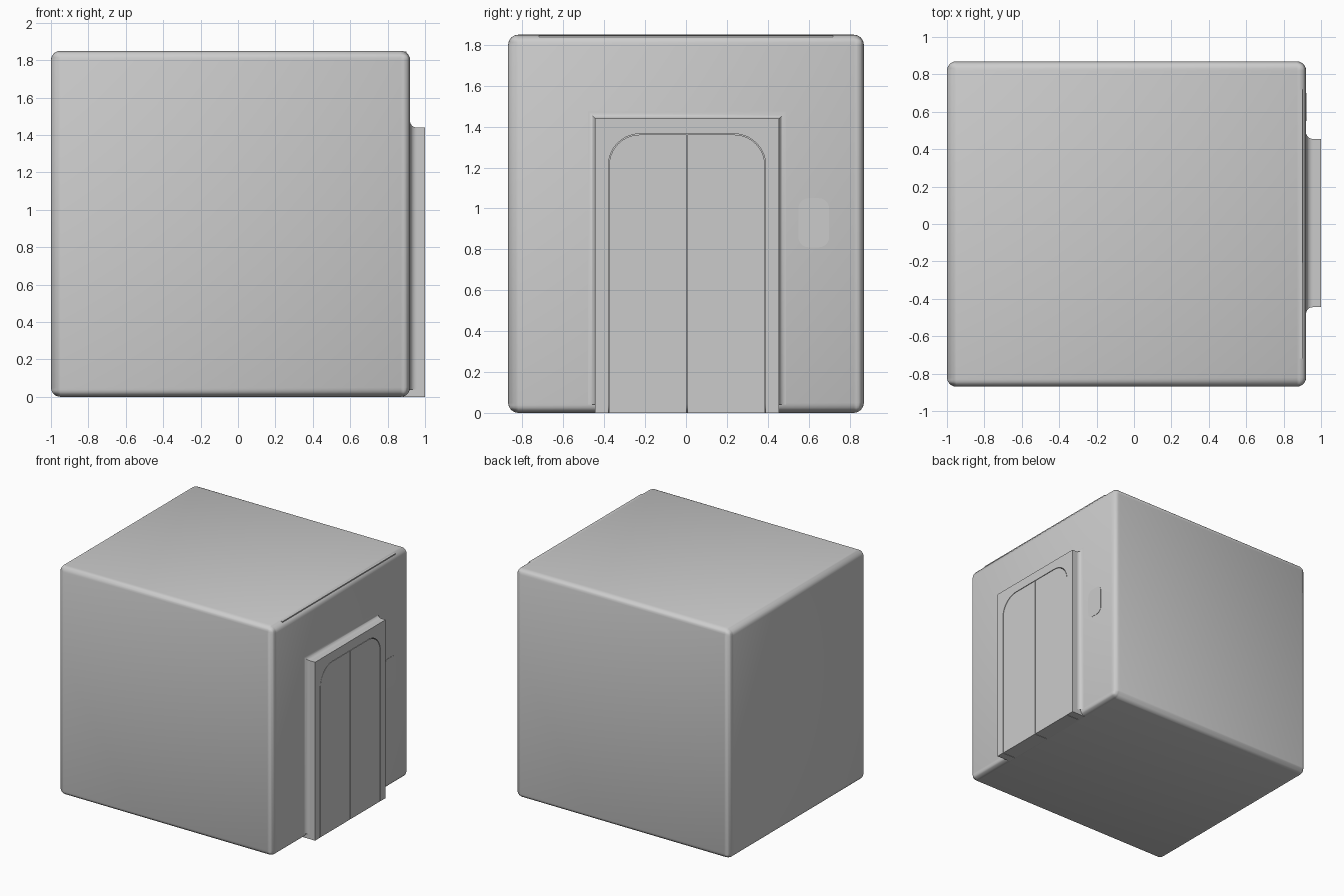
import bpy, bmesh, math

if "Cube" in bpy.data.objects:
    bpy.data.objects.remove(bpy.data.objects["Cube"])

C = 0.005                       # door centre line in y
WALL, FACE = 0.92, 1.0          # wall plane and door face in x


def finish(obj, angle=40):
    bpy.ops.object.select_all(action='DESELECT')
    obj.select_set(True)
    bpy.context.view_layer.objects.active = obj
    bpy.ops.object.shade_smooth_by_angle(angle=math.radians(angle))
    return obj


def from_bmesh(name, bm):
    bmesh.ops.recalc_face_normals(bm, faces=bm.faces)
    me = bpy.data.meshes.new(name)
    bm.to_mesh(me)
    bm.free()
    obj = bpy.data.objects.new(name, me)
    bpy.context.collection.objects.link(obj)
    return finish(obj)


def prism(name, pts, x0, x1):
    """Extrude a (y, z) outline along x."""
    bm = bmesh.new()
    face = bm.faces.new([bm.verts.new((x0, y, z)) for y, z in pts])
    new = bmesh.ops.extrude_face_region(bm, geom=[face])['geom']
    bmesh.ops.translate(bm, vec=(x1 - x0, 0, 0),
                        verts=[v for v in new if isinstance(v, bmesh.types.BMVert)])
    return from_bmesh(name, bm)


def arc(cy, cz, r, a0, a1, n=10):
    return [(cy + r * math.cos(math.radians(a0 + (a1 - a0) * i / n)),
             cz + r * math.sin(math.radians(a0 + (a1 - a0) * i / n)))
            for i in range(n + 1)]


def box(name, lo, hi, bevel=0.0, segments=6):
    bpy.ops.mesh.primitive_cube_add(size=1, location=[(a + b) / 2 for a, b in zip(lo, hi)])
    obj = bpy.context.object
    obj.name = name
    obj.scale = [b - a for a, b in zip(lo, hi)]
    bpy.ops.object.transform_apply(location=False, rotation=False, scale=True)
    if bevel:
        mod = obj.modifiers.new("Round", 'BEVEL')
        mod.width, mod.segments, mod.harden_normals = bevel, segments, True
        bpy.ops.object.modifier_apply(modifier=mod.name)
    return finish(obj)


# Rounded cabin and thin trim along the upper front edge
box("cabin", (-1, -0.87, 0), (WALL, 0.87, 1.85), 0.05)
box("top_trim", (0.885, -0.72, 1.82), (0.901, 0.72, 1.847))

# Door surround with an arched opening
W, H = 0.45, 1.44
w, h, r = 0.385, 1.365, 0.155
right = arc(C + w - r, h - r, r, 0, 90)
left = arc(C - w + r, h - r, r, 90, 180)
prism("door_frame",
      [(C + w, 0)] + right + left + [(C - w, 0), (C - W, 0),
                                     (C - W, H), (C + W, H), (C + W, 0)],
      0.88, FACE)

# Two door leaves separated by narrow gaps
g = 0.004
for side, name in ((1, "door_leaf_right"), (-1, "door_leaf_left")):
    curve = arc(w - r, h - r, r - g, 0, 90)
    pts = [(g / 2, 0), (w - g, 0)] + curve + [(g / 2, h - g)]
    prism(name, [(C + side * y, z) for y, z in pts], 0.88, FACE - 0.001)

# Concave fillet blending the wall into the surround
bm = bmesh.new()
rows = []
n, R = 8, 0.035
for i in range(n + 1):
    a = math.pi / 2 * i / n
    off, x = R * (1 - math.sin(a)), WALL + R * (1 - math.cos(a))
    rows.append([bm.verts.new((x, y, z)) for y, z in (
        (C - W - off, 0.04), (C - W - off, H + off),
        (C + W + off, H + off), (C + W + off, 0.04))])
for a, b in zip(rows, rows[1:]):
    for i in range(3):
        bm.faces.new((a[i], a[i + 1], b[i + 1], b[i]))
from_bmesh("wall_fillet", bm)

# Call button plate beside the door
y0, y1, z0, z1, q = 0.55, 0.70, 0.81, 1.05, 0.05
prism("button_plate",
      arc(y1 - q, z1 - q, q, 0, 90, 6) + arc(y0 + q, z1 - q, q, 90, 180, 6) +
      arc(y0 + q, z0 + q, q, 180, 270, 6) + arc(y1 - q, z0 + q, q, 270, 360, 6),
      0.90, WALL + 0.002)
